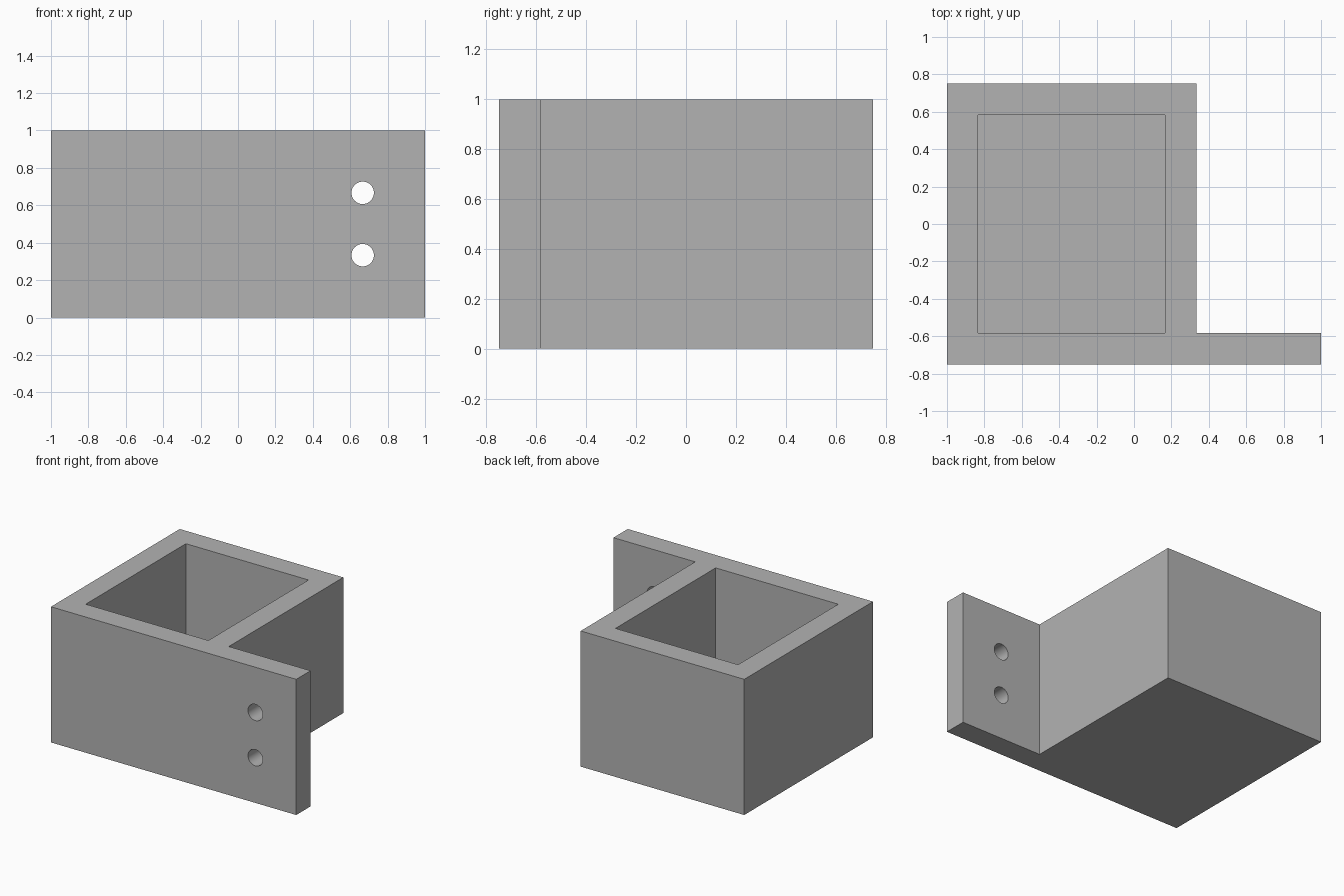
import bpy
import bmesh
from mathutils import Matrix, Vector

cube = bpy.data.objects.get("Cube")
if cube:
    bpy.data.objects.remove(cube, do_unlink=True)

U = 1 / 6          # wall thickness, the module for every size
HEIGHT = 6 * U

grey = bpy.data.materials.new("plain grey")
grey.use_nodes = True
colour = (0.45, 0.45, 0.45, 1)
grey.diffuse_color = colour
grey.node_tree.nodes["Principled BSDF"].inputs["Base Color"].default_value = colour


def make_object(name, bm):
    bmesh.ops.recalc_face_normals(bm, faces=bm.faces)
    mesh = bpy.data.meshes.new(name)
    bm.to_mesh(mesh)
    bm.free()
    mesh.materials.append(grey)
    obj = bpy.data.objects.new(name, mesh)
    bpy.context.collection.objects.link(obj)
    return obj


def prism(name, outline, bottom, top):
    bm = bmesh.new()
    face = bm.faces.new([bm.verts.new((x, y, bottom)) for x, y in outline])
    new = bmesh.ops.extrude_face_region(bm, geom=[face])["geom"]
    verts = [v for v in new if isinstance(v, bmesh.types.BMVert)]
    bmesh.ops.translate(bm, verts=verts, vec=Vector((0, 0, top - bottom)))
    return make_object(name, bm)


def cylinder_y(name, location, radius, depth):
    bm = bmesh.new()
    bmesh.ops.create_cone(bm, cap_ends=True, segments=48, radius1=radius,
                          radius2=radius, depth=depth,
                          matrix=Matrix.Translation(location) @ Matrix.Rotation(1.5707963, 4, "X"))
    return make_object(name, bm)


# L-shaped body: square box with a mounting flange along the front
left, right, front, back = -1, 2 * U, -4.5 * U, 4.5 * U
holder = prism("holder_with_flange", [
    (left, front), (1, front), (1, front + U),
    (right, front + U), (right, back), (left, back)], 0, HEIGHT)

# Open-topped pocket, leaving a floor of wall thickness
cutters = [prism("pocket_cutter", [
    (left + U, front + U), (right - U, front + U),
    (right - U, back - U), (left + U, back - U)], U, HEIGHT + U)]

# Two screw holes through the flange
for i, z in enumerate((2 * U, 4 * U)):
    cutters.append(cylinder_y(f"screw_hole_cutter_{i + 1}",
                              (4 * U, front + U / 2, z), 0.06, 2 * U))

# Apply the cuts and discard the cutters
bpy.ops.object.select_all(action="DESELECT")
bpy.context.view_layer.objects.active = holder
holder.select_set(True)
for cutter in cutters:
    cutter.hide_render = True
    mod = holder.modifiers.new(cutter.name, "BOOLEAN")
    mod.operation = "DIFFERENCE"
    mod.solver = "EXACT"
    mod.object = cutter
    bpy.ops.object.modifier_apply(modifier=mod.name)
    bpy.data.objects.remove(cutter, do_unlink=True)

bpy.ops.object.shade_smooth_by_angle()
